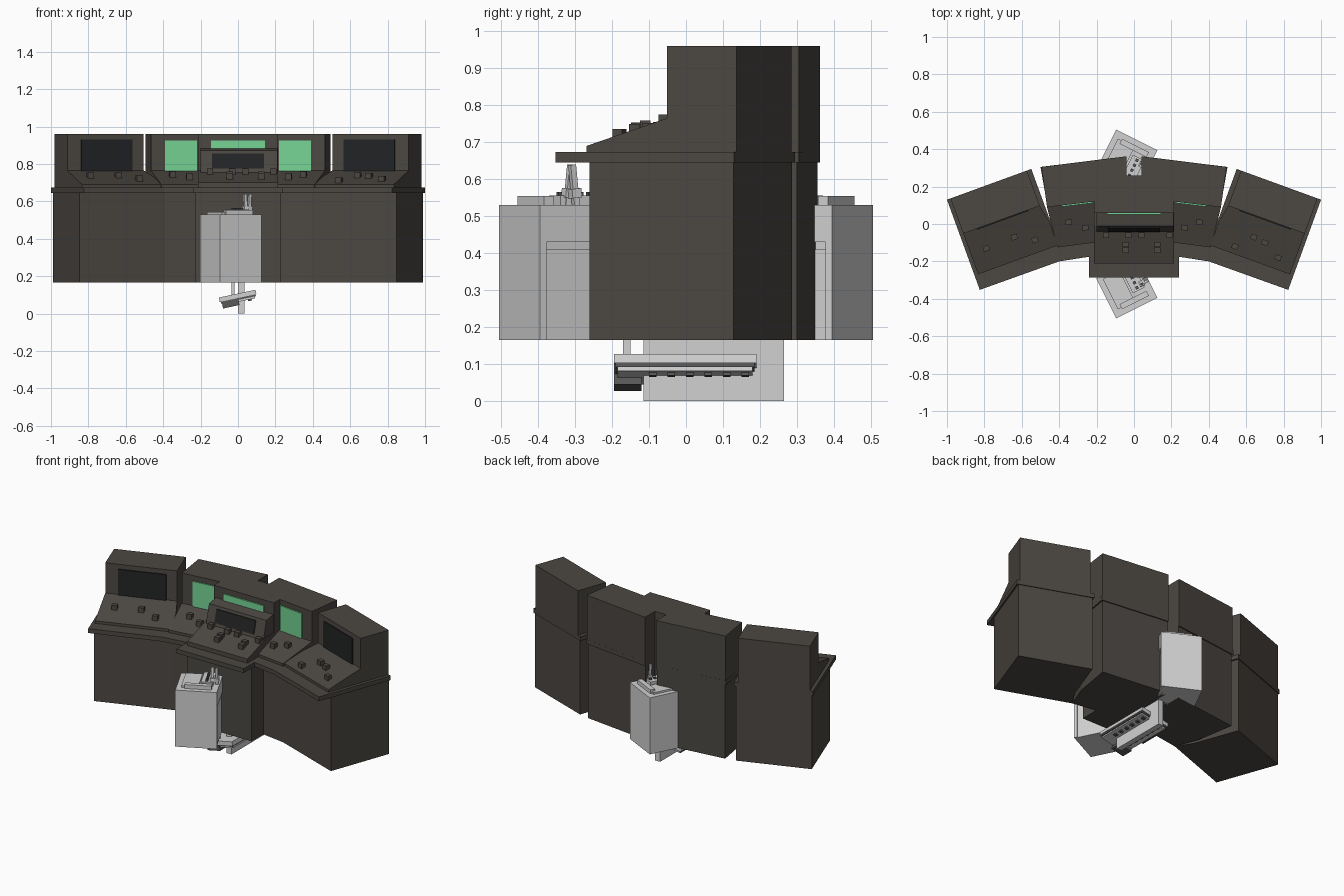
import bpy, bmesh, math
from mathutils import Matrix, Vector

if "Cube" in bpy.data.objects:
    bpy.data.objects.remove(bpy.data.objects["Cube"])


def material(name, rgb):
    m = bpy.data.materials.new(name)
    m.diffuse_color = (*rgb, 1)
    m.use_nodes = True
    m.node_tree.nodes["Principled BSDF"].inputs["Base Color"].default_value = m.diffuse_color
    return m


BROWN = material("dark brown metal", (0.072, 0.064, 0.055))
BLACK = material("black glass", (0.016, 0.017, 0.018))
GREEN = material("green glass", (0.18, 0.66, 0.30))
WHITE = material("light grey metal", (0.64, 0.64, 0.64))
GREY = material("dark grey metal", (0.10, 0.10, 0.10))


def prism(name, pts, z0, z1, mat, mirror="", matrix=None):
    """Extrude an outline from z0 to z1; z1 may hold one height per point."""
    tops = z1 if isinstance(z1, (list, tuple)) else [z1] * len(pts)
    bm = bmesh.new()
    low = [bm.verts.new((p[0], p[1], z0)) for p in pts]
    high = [bm.verts.new((p[0], p[1], z)) for p, z in zip(pts, tops)]
    bm.faces.new(low)
    bm.faces.new(high)
    for i in range(len(pts)):
        j = (i + 1) % len(pts)
        bm.faces.new((low[i], low[j], high[j], high[i]))
    if matrix is not None:
        bm.transform(matrix)
    bmesh.ops.recalc_face_normals(bm, faces=bm.faces)
    mesh = bpy.data.meshes.new(name)
    bm.to_mesh(mesh)
    bm.free()
    mesh.materials.append(mat)
    ob = bpy.data.objects.new(name, mesh)
    bpy.context.collection.objects.link(ob)
    if mirror:
        mod = ob.modifiers.new("mirror", "MIRROR")
        mod.use_axis = (mirror == "x", mirror == "y", False)
        mod.use_mirror_merge = False
    return ob


def block(name, x, y, z, mat, mirror="", matrix=None):
    pts = [(x[0], y[0]), (x[1], y[0]), (x[1], y[1]), (x[0], y[1])]
    return prism(name, pts, z[0], z[1], mat, mirror, matrix)


def both(pts):
    """Complete a left-hand outline with its mirror image."""
    return pts + [(-x, y) for x, y in reversed(pts)]


# Wing frame: u runs inward along the back, v runs toward the front
C, S = math.cos(math.radians(20)), math.sin(math.radians(20))


def wing(u, v):
    return (-1.0 + u * C + v * S, 0.13 + u * S - v * C)


# Side wings
prism("wing_body", [wing(.01, .005), wing(.47, .005), wing(.47, .3), (-.39, -.095),
                    wing(.01, .42)], .165, .645, BROWN, "x")
prism("wing_desktop", [wing(0, 0), wing(.48, 0), wing(.48, .3), (-.40, -.20),
                       wing(0, .513)], .645, .673, BROWN, "x")
prism("wing_tower", [wing(.02, 0), wing(.455, 0), wing(.455, .2), wing(.02, .2)],
      .673, .96, BROWN, "x")
prism("wing_panel", [wing(.02, .2), wing(.455, .2), (-.45, .01), (-.41, -.115), wing(.02, .432)],
      .673, [.765, .765, .73, .69, .69], BROWN, "x")
prism("wing_screen", [wing(.098, .198), wing(.39, .198), wing(.39, .206), wing(.098, .206)],
      .755, .93, BLACK, "x")

# Centre section, with a slot in the back
prism("centre_body", both([(-.49, .30), (-.04, .355), (-.04, .26)][::-1]
                          + [(-.45, .06), (-.39, -.095), (-.23, -.07), (-.23, -.19)]),
      .165, .645, BROWN)
prism("centre_desktop", both([(-.04, .26), (-.04, .362), (-.50, .305), (-.455, .05),
                              (-.40, -.20), (-.24, -.175), (-.24, -.285)]),
      .645, .673, BROWN)
prism("centre_tower", both([(-.04, .26), (-.04, .362), (-.495, .305), (-.465, .09),
                            (-.215, .12), (-.215, .06)]),
      .673, .96, BROWN)
prism("centre_side_panel", [(-.465, .09), (-.215, .12), (-.215, -.10), (-.41, -.125)],
      .673, [.765, .765, .69, .69], BROWN, "x")
block("centre_screen", (-.145, .145), (.052, .07), (.78, .925), GREEN)


def side_front(x):
    return .09 + (x + .465) * .12


prism("side_screen", [(-.39, side_front(-.39) - .007), (-.22, side_front(-.22) - .007),
                      (-.22, .13), (-.39, .11)], .74, .925, GREEN, "x")

# Middle console and its small leaning monitor, drawn in y-z and extruded along x
ALONG_X = Matrix(((0, 0, 1, 0), (1, 0, 0, 0), (0, 1, 0, 0), (0, 0, 0, 1)))
prism("middle_console", [(-.21, .673), (-.21, .70), (-.01, .765), (.06, .765), (.06, .673)],
      -.215, .215, BROWN, matrix=ALONG_X)
prism("small_monitor", [(-.045, .74), (-.01, .872), (.06, .884), (.06, .74)],
      -.2, .21, BROWN, matrix=ALONG_X)
prism("small_screen", [(-.042, .775), (-.021, .855), (-.013, .855), (-.034, .775)],
      -.14, .14, BLACK, matrix=ALONG_X)

# Push buttons standing on the slopes
BUTTONS = [(-.79, -.13), (-.64, -.07), (-.53, -.085), (.54, -.12), (.64, -.07), (.70, -.10),
           (.77, -.18), (-.35, .01), (-.26, -.02), (.27, -.02), (.35, .01), (-.03, -.06),
           (.04, -.06), (-.045, -.11), (.125, -.11), (-.045, -.14), (.19, -.06), (-.15, -.06),
           (.125, -.14)]
for x, y in BUTTONS:
    ax, turn = abs(x), 0
    if ax < .215:
        z = .70 + (y + .21) * .325
    elif ax < .43:
        z, turn = .69 + (y + .115) * .35, 8
    else:
        v = (1 - ax) * S + (.13 - y) * C
        z, turn = .69 + (.432 - v) * .323, 20
    m = Matrix.Translation((x, y, z)) @ Matrix.Rotation(math.radians(-turn if x > 0 else turn), 4, "Z")
    block("button", (-.017, .017), (-.014, .014), (-.008, .026), BROWN, matrix=m)

# Pale cabinets, turned, in front and behind
CAB = Matrix.Translation((-.095, -.505, 0)) @ Matrix.Rotation(math.radians(26.6), 4, "Z")


def cab(name, x, y, z, mat=WHITE):
    return block(name, x, y, z, mat, "y", CAB)


cab("cabinet", (0, .225), (0, .24), (.165, .53))
cab("cabinet_lower_panel", (.225, .24), (.02, .22), (.165, .41))
cab("cabinet_upper_panel", (.225, .246), (0, .24), (.43, .53))
cab("cabinet_edge", (.225, .246), (0, .02), (.165, .43))
cab("cabinet_cap", (.03, .13), (.04, .22), (.53, .542))
cab("cabinet_cap_plate", (.05, .21), (.03, .06), (.53, .555))
cab("cabinet_cap_rail", (.14, .21), (.08, .22), (.53, .556))
for i in range(4):
    cab("cabinet_knob", (.165, .18), (.09 + i * .03, .105 + i * .03), (.556, .565), GREY)

# Levers on the cabinets
for k, lean in enumerate((-6, 6)):
    m = (CAB @ Matrix.Translation((.205 + .025 * k, .10 + .02 * k, .5))
         @ Matrix.Rotation(math.radians(lean), 4, "X"))
    block("lever", (-.008, .008), (-.008, .008), (0, .14), WHITE, "y", m)
    block("lever_collar", (-.014, .014), (-.014, .014), (.05, .075), WHITE, "y", m)

# Hanging panel and tilted tray under the desk
block("hanging_panel", (0, .035), (-.115, .265), (0, .175), WHITE)
TRAY = Matrix.Translation((0, 0, .085)) @ Matrix.Rotation(math.radians(-12), 4, "Y")
block("tray", (-.1, .1), (-.195, .19), (-.002, .022), WHITE, matrix=TRAY)
block("tray_seam", (-.095, .095), (-.19, .185), (-.012, -.002), GREY, matrix=TRAY)
block("tray_bottom", (-.09, .09), (-.185, .18), (-.022, -.012), WHITE, matrix=TRAY)
block("tray_end", (-.09, .0), (-.195, -.12), (-.04, -.01), GREY, matrix=TRAY)
for y in (-.09, -.04, .01, .06, .11, .16):
    for x in (-.05, .06):
        block("tray_stud", (x - .01, x + .01), (y - .01, y + .01), (-.03, -.02), GREY, matrix=TRAY)
block("tray_hanger", (-.035, -.02), (-.17, -.15), (.09, .17), WHITE)
